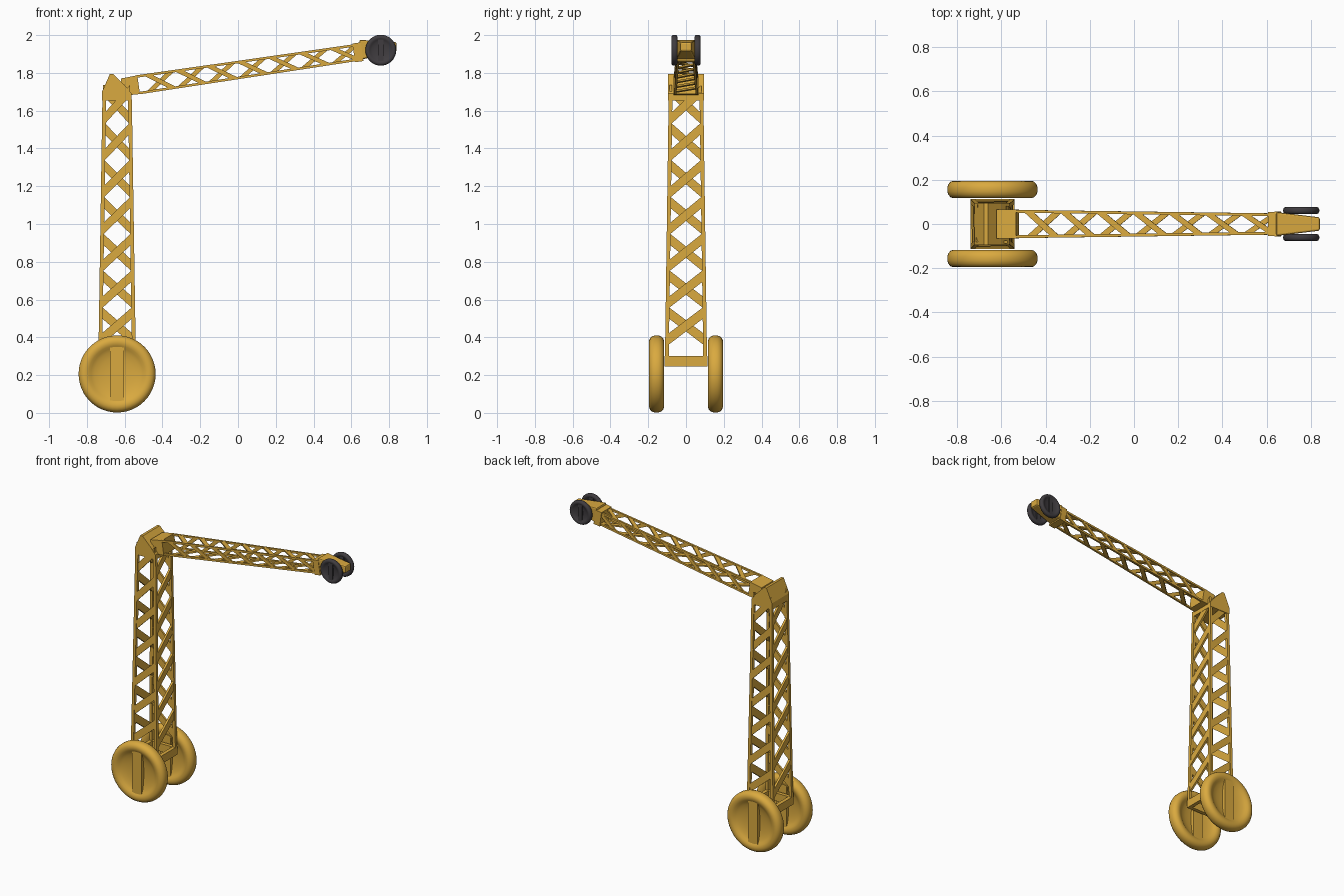
import bpy, bmesh, math
from mathutils import Vector, Matrix

if "Cube" in bpy.data.objects:
    bpy.data.objects.remove(bpy.data.objects["Cube"])


def material(name, rgb):
    m = bpy.data.materials.new(name)
    m.diffuse_color = (*rgb, 1)
    m.use_nodes = True
    m.node_tree.nodes["Principled BSDF"].inputs["Base Color"].default_value = m.diffuse_color
    return m


YELLOW = material("yellow_paint", (0.70, 0.40, 0.05))
DARK = material("dark_grey", (0.05, 0.045, 0.05))


def finish(name, bm, mat, smooth=False):
    bmesh.ops.recalc_face_normals(bm, faces=bm.faces)
    me = bpy.data.meshes.new(name)
    bm.to_mesh(me)
    bm.free()
    ob = bpy.data.objects.new(name, me)
    bpy.context.collection.objects.link(ob)
    me.materials.append(mat)
    if smooth:
        bpy.ops.object.select_all(action='DESELECT')
        bpy.context.view_layer.objects.active = ob
        ob.select_set(True)
        bpy.ops.object.shade_smooth_by_angle(angle=math.radians(40))
    return ob


def loft(bm, a, b):
    """Closed solid between two matching loops of points."""
    va = [bm.verts.new(p) for p in a]
    vb = [bm.verts.new(p) for p in b]
    n = len(va)
    bm.faces.new(va[::-1])
    bm.faces.new(vb)
    for i in range(n):
        j = (i + 1) % n
        bm.faces.new((va[i], va[j], vb[j], vb[i]))


def rect(hx, hy, z):
    return [Vector((-hx, -hy, z)), Vector((hx, -hy, z)),
            Vector((hx, hy, z)), Vector((-hx, hy, z))]


def lattice(name, mat4, z0, z1, half0, half1, chord, rise, height, thick, first, pitch, count):
    """Tapering square truss along local z: four chords, slanted flat braces per side."""
    bm = bmesh.new()

    def corners(z, inset):
        t = (z - z0) / (z1 - z0)
        return rect(half0[0] + (half1[0] - half0[0]) * t - inset,
                    half0[1] + (half1[1] - half0[1]) * t - inset, z)

    c = chord / 2
    lo, hi = corners(z0, c), corners(z1, c)
    for k in range(4):
        loft(bm, [lo[k] + p for p in rect(c, c, 0)], [hi[k] + p for p in rect(c, c, 0)])
    normals = [Vector(v) for v in ((0, -1, 0), (1, 0, 0), (0, 1, 0), (-1, 0, 0))]
    up = Vector((0, 0, height / 2))
    for k in range(4):
        n = normals[k] * thick / 2
        for i in range(count):
            z = first + i * pitch
            a = corners(z - rise / 2, c)[k]
            b = corners(z + rise / 2, c)[(k + 1) % 4]
            loft(bm, *[[p - up - n, p - up + n, p + up + n, p + up - n] for p in (a, b)])
    bm.transform(mat4)
    return finish(name, bm, YELLOW)


def wheel(name, x, y, z, s, width, mat):
    """Rounded rim with a dished web and one upright bar."""
    half = [(0, .006), (.05, .007), (.09, .012), (.12, .019), (.138, .027), (.15, .035),
            (.163, .0395), (.176, .0395), (.189, .035), (.199, .024), (.204, .010)]
    prof = half + [(r, -h) for r, h in reversed(half)]
    bm = bmesh.new()
    vs = [bm.verts.new((r * s, h * width, 0)) for r, h in prof]
    es = [bm.edges.new(p) for p in zip(vs, vs[1:])]
    bmesh.ops.spin(bm, geom=vs + es, cent=(0, 0, 0), axis=(0, 1, 0),
                   angle=2 * math.pi, steps=48, use_merge=True)
    bmesh.ops.remove_doubles(bm, verts=bm.verts, dist=1e-5)
    w, l, d = .037 * s, .15 * s, .031 * width
    loft(bm, rect(w, d, -l), rect(w, d, l))
    bm.transform(Matrix.Translation((x, y, z)))
    return finish(name, bm, mat, True)


TX = -0.64
TOWER = Matrix.Translation((TX, 0, 0))
BOOM = Matrix.Translation((-0.53, 0, 1.737)) @ Matrix.Rotation(math.radians(81.6), 4, 'Y')

# Tower and boom trusses
lattice("tower_lattice", TOWER, 0.25, 1.66, (.1, .112), (.078, .092), .02,
        .15, .06, .014, .46, .195, 7)
lattice("boom_lattice", BOOM, 0, 1.18, (.051, .064), (.045, .048), .013,
        .125, .042, .01, .12, .165, 7)

# Frame at the tower foot
bm = bmesh.new()
for s in (-1, 1):
    for hx, hy, cx, cy in ((.1, .0125, 0, s * .1015), (.0125, .114, s * .0875, 0)):
        o = Vector((cx, cy, 0))
        loft(bm, [p + o for p in rect(hx, hy, .245)], [p + o for p in rect(hx, hy, .3)])
bm.transform(TOWER)
finish("tower_base_frame", bm, YELLOW)

# Wedge-shaped cap on the tower
bm = bmesh.new()
cap = [(-.72, 1.655), (-.72, 1.70), (-.678, 1.795), (-.66, 1.795),
       (-.60, 1.735), (-.563, 1.69), (-.563, 1.655)]
loft(bm, *[[(x, y, z) for x, z in cap] for y in (-.094, .094)])
finish("tower_cap", bm, YELLOW)

# Hinge block between cap and boom
bm = bmesh.new()
loft(bm, rect(.046, .066, -.085), rect(.05, .066, .004))
bm.transform(BOOM)
finish("boom_hinge", bm, YELLOW)

# Collar and tapered nose at the boom tip
bm = bmesh.new()
loft(bm, rect(.05, .054, 1.155), rect(.05, .056, 1.20))
bm.transform(BOOM)
finish("tip_collar", bm, YELLOW)

bm = bmesh.new()
loft(bm, *[[(x, -h, lo), (x, h, lo), (x, h, hi), (x, -h, hi)]
           for x, h, lo, hi in ((.643, .054, 1.868, 1.975), (.84, .03, 1.915, 1.962))])
nose = finish("tip_nose", bm, YELLOW)
bev = nose.modifiers.new("bevel", 'BEVEL')
bev.width = .008
bev.segments = 2

# Ground wheels and tip pulleys
for side, s in (("front", -1), ("back", 1)):
    wheel(side + "_base_wheel", TX, s * .156, .206, 1.0, 1.0, YELLOW)
    wheel(side + "_tip_wheel", .756, s * .061, 1.92, .4, .4, DARK)
